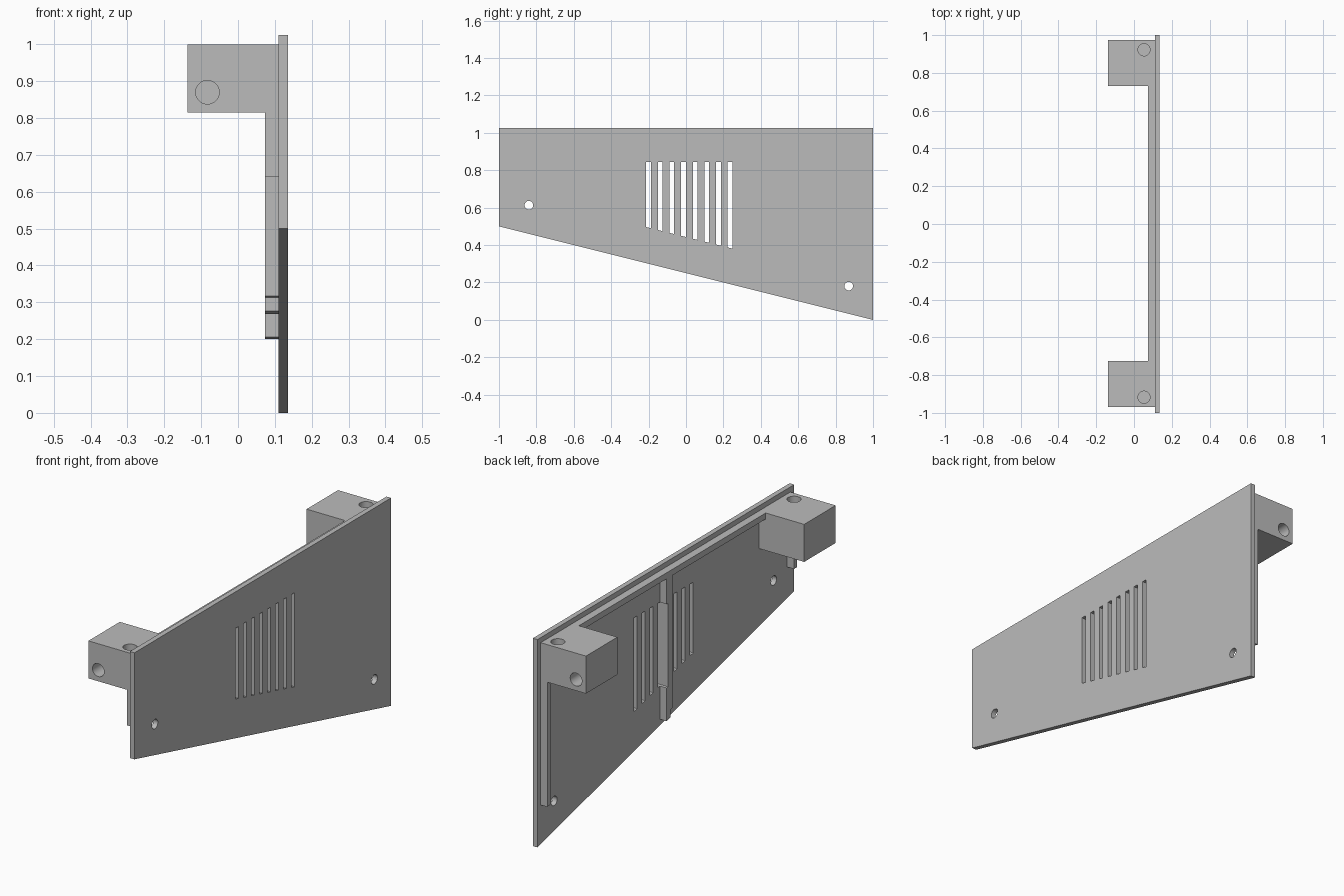
import bpy
import bmesh
from math import pi
from mathutils import Matrix, Vector

cube = bpy.data.objects.get("Cube")
if cube:
    bpy.data.objects.remove(cube, do_unlink=True)

grey = bpy.data.materials.new("plain grey")
grey.use_nodes = True
grey.diffuse_color = (0.5, 0.5, 0.5, 1)
grey.node_tree.nodes["Principled BSDF"].inputs["Base Color"].default_value = (0.5, 0.5, 0.5, 1)


def prism(bm, outline, x0, x1):
    """Extrude a (y, z) outline along x."""
    face = bm.faces.new([bm.verts.new((x0, y, z)) for y, z in outline])
    ext = bmesh.ops.extrude_face_region(bm, geom=[face])
    moved = [v for v in ext["geom"] if isinstance(v, bmesh.types.BMVert)]
    bmesh.ops.translate(bm, verts=moved, vec=(x1 - x0, 0, 0))


def rod(bm, centre, radius, depth, axis):
    """Round cutter along the given axis."""
    turn = Vector((0, 0, 1)).rotation_difference(Vector(axis)).to_matrix().to_4x4()
    bmesh.ops.create_cone(bm, cap_ends=True, segments=32, radius1=radius, radius2=radius,
                          depth=depth, matrix=Matrix.Translation(centre) @ turn)


def finish(bm, name):
    bmesh.ops.recalc_face_normals(bm, faces=bm.faces)
    mesh = bpy.data.meshes.new(name)
    bm.to_mesh(mesh)
    bm.free()
    mesh.materials.append(grey)
    obj = bpy.data.objects.new(name, mesh)
    bpy.context.collection.objects.link(obj)
    return obj


def solid(name, outline, x0, x1):
    bm = bmesh.new()
    prism(bm, outline, x0, x1)
    return finish(bm, name)


# Tapered cover plate
plate = solid("side_plate", [(-1, 0.5), (1, 0), (1, 1.025), (-1, 1.025)], 0.11, 0.135)

# Inner frame: top rail, end ribs, mounting pads and stepped centre rib
frame = solid("inner_frame", [
    (-0.97, 1), (-0.97, 0.64), (-0.945, 0.64), (-0.945, 0.815), (-0.725, 0.815), (-0.725, 0.97),
    (0, 0.97), (0, 0.317), (0.016, 0.313), (0.016, 0.276), (0.046, 0.268), (0.046, 0.97),
    (0.73, 0.97), (0.73, 0.815), (0.948, 0.815), (0.948, 0.206), (0.975, 0.2), (0.975, 1),
], 0.073, 0.11)

# Corner mounting blocks
blocks = [solid(name, [(a, 0.815), (b, 0.815), (b, 1), (a, 1)], -0.137, 0.073)
          for name, a, b in (("front_block", -0.97, -0.725), ("back_block", 0.73, 0.975))]

# Cutter for vent slots with sloped lower ends, and screw holes
bm = bmesh.new()
for i in range(8):
    a = -0.213 + 0.0623 * i
    b = a + 0.025
    prism(bm, [(a, 0.443 - a / 4), (b, 0.443 - b / 4), (b, 0.845), (a, 0.845)], 0.03, 0.2)
for y, z in ((-0.84, 0.613), (0.87, 0.18)):
    rod(bm, (0.125, y, z), 0.023, 0.1, (1, 0, 0))
for end, y in ((-0.97, -0.917), (0.975, 0.922)):
    rod(bm, (0.053, y, 1), 0.032, 0.26, (0, 0, 1))
    rod(bm, (-0.083, end, 0.87), 0.032, 0.3, (0, 1, 0))
cutter = finish(bm, "hole_cutter")
cutter.hide_render = True

for obj in [plate, frame] + blocks:
    mod = obj.modifiers.new("holes", "BOOLEAN")
    mod.operation = "DIFFERENCE"
    mod.solver = "EXACT"
    mod.object = cutter
    bpy.ops.object.select_all(action="DESELECT")
    obj.select_set(True)
    bpy.context.view_layer.objects.active = obj
    bpy.ops.object.modifier_apply(modifier=mod.name)
    bpy.ops.object.shade_smooth_by_angle(angle=pi / 6)

bpy.data.objects.remove(cutter, do_unlink=True)
